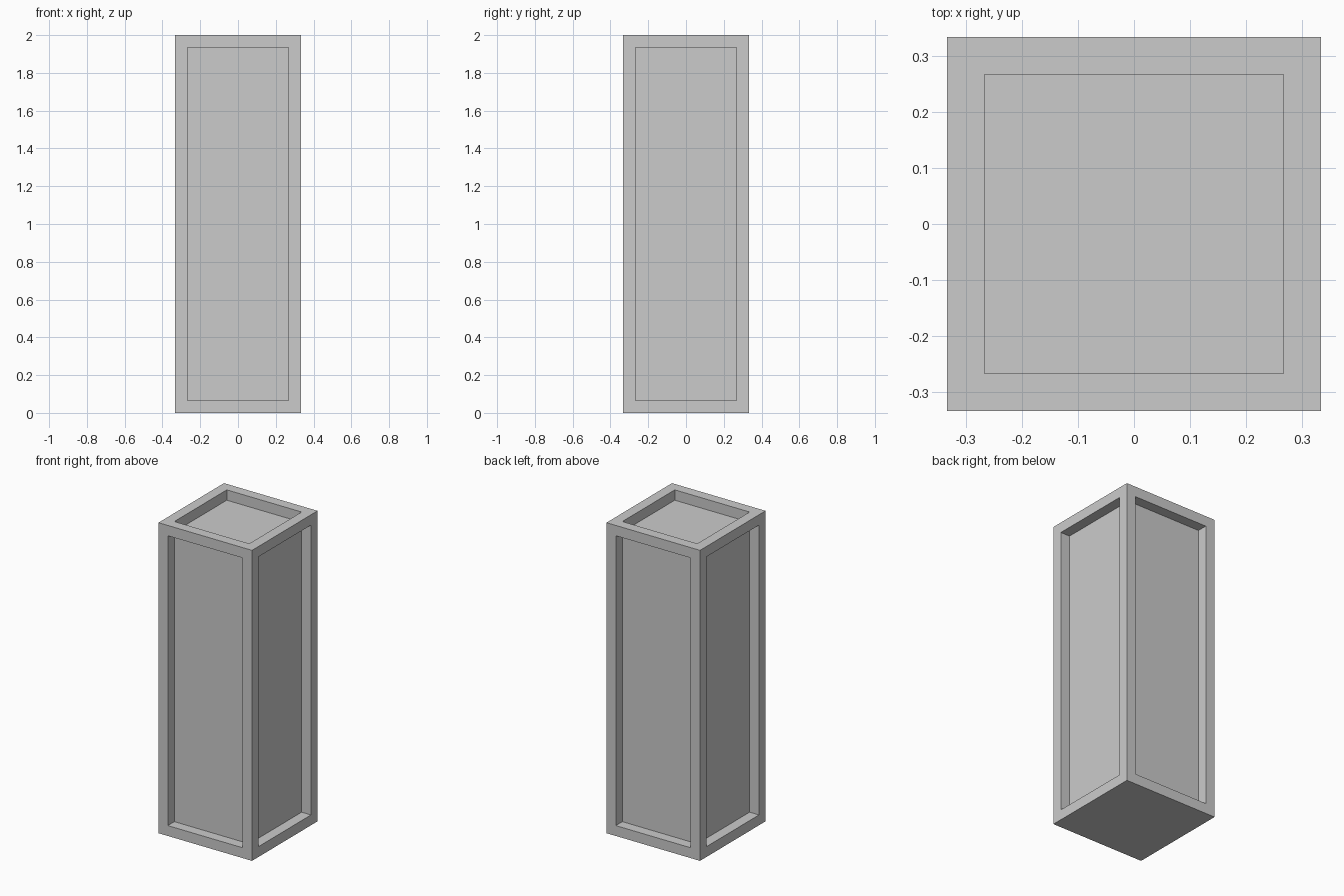
import bpy, bmesh
from mathutils import Matrix

if "Cube" in bpy.data.objects:
    bpy.data.objects.remove(bpy.data.objects["Cube"])

WIDTH, HEIGHT = 2 / 3, 2.0
FRAME = 1 / 15  # frame bar width and recess depth

# Solid block standing on the ground
bm = bmesh.new()
place = Matrix.Translation((0, 0, HEIGHT / 2)) @ Matrix.Diagonal((WIDTH, WIDTH, HEIGHT, 1))
bmesh.ops.create_cube(bm, size=1, matrix=place)
bm.normal_update()

# Recessed panels on the top and four sides; the underside stays flat
panels = [f for f in bm.faces if f.normal.z > -0.5]
bmesh.ops.inset_individual(bm, faces=panels, thickness=FRAME, use_even_offset=True)
for face in bmesh.ops.extrude_discrete_faces(bm, faces=panels)["faces"]:
    face.normal_update()
    bmesh.ops.translate(bm, verts=face.verts, vec=-face.normal * FRAME)
bm.normal_update()

mesh = bpy.data.meshes.new("panelled_pillar")
bm.to_mesh(mesh)
bm.free()
bpy.context.collection.objects.link(bpy.data.objects.new("panelled_pillar", mesh))
